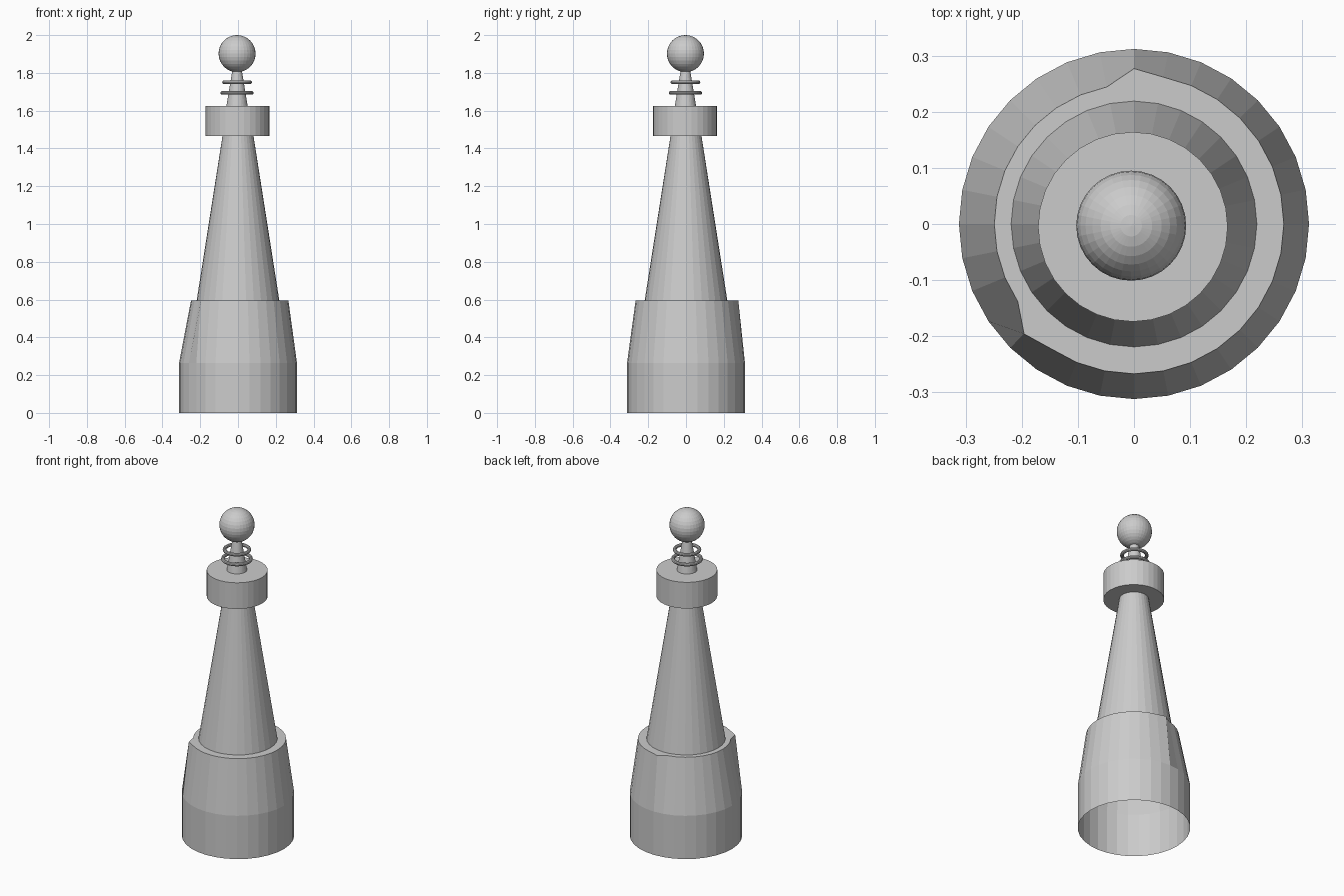
import bpy, bmesh
from math import sin, cos, pi

if "Cube" in bpy.data.objects:
    bpy.data.objects.remove(bpy.data.objects["Cube"])

SEG = 32


def lathe(name, rings, center=(0, 0), cap_bottom=False, cap_top=False):
    """Flat-shaded turned part. rings: (z, radius or function of the side index)."""
    bm = bmesh.new()
    loops = []
    for z, r in rings:
        loop = []
        for k in range(SEG):
            a = 2 * pi * k / SEG
            rad = r(k) if callable(r) else r
            loop.append(bm.verts.new((center[0] + rad * cos(a), center[1] + rad * sin(a), z)))
        loops.append(loop)
    for lo, hi in zip(loops, loops[1:]):
        for k in range(SEG):
            n = (k + 1) % SEG
            bm.faces.new((lo[k], lo[n], hi[n], hi[k]))
    if cap_bottom:
        bm.faces.new(loops[0][::-1])
    if cap_top:
        bm.faces.new(loops[-1])
    mesh = bpy.data.meshes.new(name)
    bm.to_mesh(mesh)
    bm.free()
    obj = bpy.data.objects.new(name, mesh)
    bpy.context.collection.objects.link(obj)
    return obj


# Top rim of the base: one side is pressed inward, with raised step edges
def rim_radius(k):
    if 9 <= k <= 19:
        return 0.249
    if k in (8, 20):
        return 0.277
    return 0.267


# Open-bottomed base with tapered shoulder and flat ledge
lathe("base", [(0, 0.312), (0.265, 0.312), (0.594, rim_radius), (0.594, 0.218)])

# Tall tapered body
lathe("cone_body", [(0.594, 0.219), (1.466, 0.082)])

# Collar drum at the top of the body
lathe("collar", [(1.466, 0.169), (1.626, 0.169)], (-0.002, -0.005), True, True)

# Tapered spindle carrying the rings and the ball
TOP = (-0.005, -0.003)
lathe("spindle", [(1.626, 0.056), (1.82, 0.024)], TOP)

# Two thin rings around the spindle
for name, z, outer in (("lower_ring", 1.694, 0.088), ("upper_ring", 1.75, 0.079)):
    bpy.ops.mesh.primitive_torus_add(location=(*TOP, z), major_radius=outer - 0.01,
                                     minor_radius=0.01, major_segments=32, minor_segments=10)
    bpy.context.object.name = name

# Ball finial
bpy.ops.mesh.primitive_uv_sphere_add(segments=32, ring_count=16, radius=0.098,
                                     location=(*TOP, 1.902))
bpy.context.object.name = "ball"
